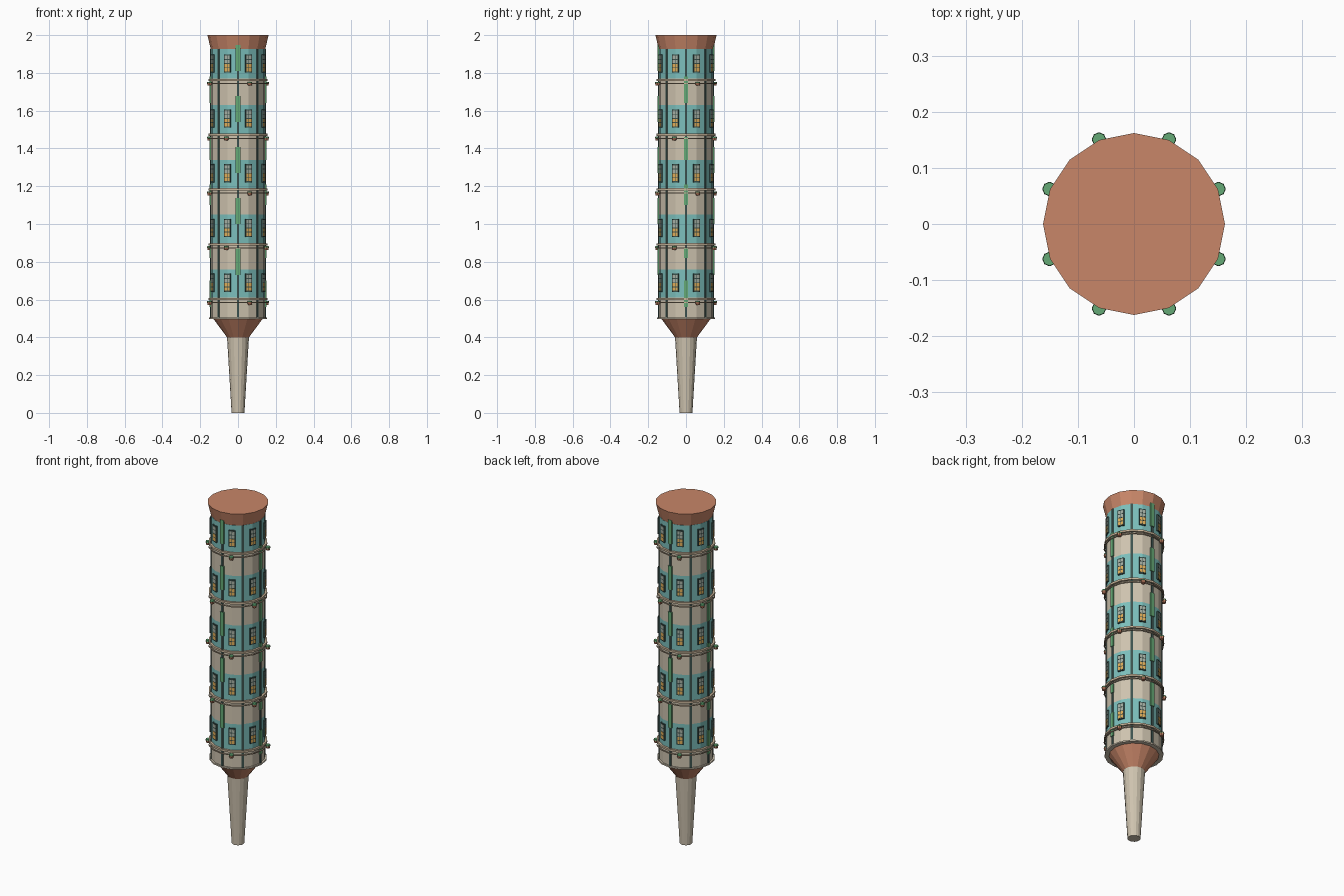
import bpy, bmesh
from math import sin, cos, pi, radians
from mathutils import Matrix

cube = bpy.data.objects.get("Cube")
if cube:
    bpy.data.objects.remove(cube)


def material(name, rgb):
    m = bpy.data.materials.new(name)
    m.use_nodes = True
    m.diffuse_color = (*rgb, 1)
    m.node_tree.nodes["Principled BSDF"].inputs["Base Color"].default_value = (*rgb, 1)
    return m


STONE = material("stone", (.62, .55, .43))
TEAL = material("teal_paint", (.20, .52, .50))
CLAY = material("terracotta", (.58, .24, .14))
IRON = material("dark_iron", (.045, .085, .075))
LEAF = material("leaf_green", (.13, .40, .18))
GOLD = material("lit_glass", (.75, .42, .10))
GLASS = material("dull_glass", (.38, .43, .37))
WOOD = material("pale_wood", (.58, .46, .32))


def finish(name, bm, mats):
    bmesh.ops.recalc_face_normals(bm, faces=bm.faces)
    me = bpy.data.meshes.new(name)
    bm.to_mesh(me)
    bm.free()
    for m in mats:
        me.materials.append(m)
    ob = bpy.data.objects.new(name, me)
    bpy.context.collection.objects.link(ob)
    return ob


def lathe(bm, profile, sides=16, closed=False, origin=(0, 0)):
    """Revolve (radius, height) points; cap the ends, or close them into a ring."""
    loops = [[bm.verts.new((origin[0] + r * cos(2 * pi * i / sides),
                            origin[1] + r * sin(2 * pi * i / sides), z))
              for i in range(sides)] for r, z in profile]
    pairs = list(zip(loops, loops[1:]))
    if closed:
        pairs.append((loops[-1], loops[0]))
    else:
        bm.faces.new(loops[0])
        bm.faces.new(loops[-1])
    for a, b in pairs:
        for i in range(sides):
            j = (i + 1) % sides
            bm.faces.new((a[i], a[j], b[j], b[i]))


def box(bm, angle, radius, side, z, size, index=0):
    """Box at an angle round the tower; size is depth, width, height."""
    mat = (Matrix.Rotation(radians(angle), 4, 'Z') @ Matrix.Translation((radius, side, z))
           @ Matrix.Diagonal((*size, 1)))
    for v in bmesh.ops.create_cube(bm, size=1, matrix=mat)["verts"]:
        for f in v.link_faces:
            f.material_index = index


FLOORS = [.61 + .29 * i for i in range(5)]
BAND = .15

# Stalk, flared base and roof cap
for name, profile, mat in (
        ("stalk", [(.034, 0), (.058, .40)], STONE),
        ("flared_base", [(.058, .40), (.132, .50)], CLAY),
        ("roof_cap", [(.144, 1.925), (.162, 2)], CLAY)):
    bm = bmesh.new()
    lathe(bm, profile)
    finish(name, bm, [mat])

# Tower wall, with a painted band on each floor
bm = bmesh.new()
heights = [.50] + [h for z in FLOORS for h in (z, z + BAND)] + [1.926]
lathe(bm, [(.145, h) for h in heights])
for f in bm.faces:
    z = f.calc_center_median().z
    f.material_index = int(z > 1.9 or any(b < z < b + BAND for b in FLOORS))
finish("tower_wall", bm, [STONE, TEAL])

# Wall columns
bm = bmesh.new()
for i in range(8):
    box(bm, 45 * i, .144, 0, 1.213, (.008, .013, 1.426))
finish("columns", bm, [IRON])

# Ledge rings with a thin rail hung below each
base_ring, ledges, rails = bmesh.new(), bmesh.new(), bmesh.new()


def ring(bm, inner, outer, low, high):
    lathe(bm, [(inner, low), (outer, low), (outer, high), (inner, high)], closed=True)


ring(base_ring, .130, .154, .498, .506)
for z in FLOORS:
    ring(ledges, .143, .157, z - .013, z - .002)
    ring(rails, .153, .158, z - .029, z - .024)
finish("base_ring", base_ring, [STONE])
finish("ledge_rings", ledges, [WOOD])
finish("rail_rings", rails, [WOOD])

# Windows: dark frame, dull upper panes and lit lower panes
bm = bmesh.new()
for z in FLOORS:
    mid = z + .079
    for i in range(8):
        angle = 22.5 + 45 * i
        box(bm, angle, .1435, 0, mid, (.013, .036, .096))
        for row in range(4):
            for side in (-1, 1):
                box(bm, angle, .150, side * .0078, mid + (row - 1.5) * .022,
                    (.002, .0122, .0178), 1 if row < 2 else 2)
finish("windows", bm, [IRON, GOLD, GLASS])

# Hanging greenery on the four main columns
bm = bmesh.new()
for turn in (0, 180):
    for i in range(5):
        box(bm, turn + 90, .145, 0, .80 + .2695 * i, (.011, .024, .138))
    for low, high in ((.56, .70), (.82, .87), (1.10, 1.21), (1.34, 1.46), (1.64, 1.78)):
        box(bm, turn, .145, 0, (low + high) / 2, (.011, .020, high - low))
finish("hanging_greenery", bm, [LEAF])

# Plant pots with a low mound of leaves, on alternate sides of each floor
bm = bmesh.new()
for level, z in enumerate(FLOORS):
    for i in range(4):
        a = radians(22.5 + 90 * i + 45 * (level % 2))
        lathe(bm, [(.010, z - .038), (.013, z - .024), (.012, z - .017)],
              sides=8, origin=(.163 * cos(a), .163 * sin(a)))
for f in bm.faces:
    c = f.calc_center_median().z
    f.material_index = int(any(z - .024 < c < z for z in FLOORS))
finish("plant_pots", bm, [CLAY, LEAF])
